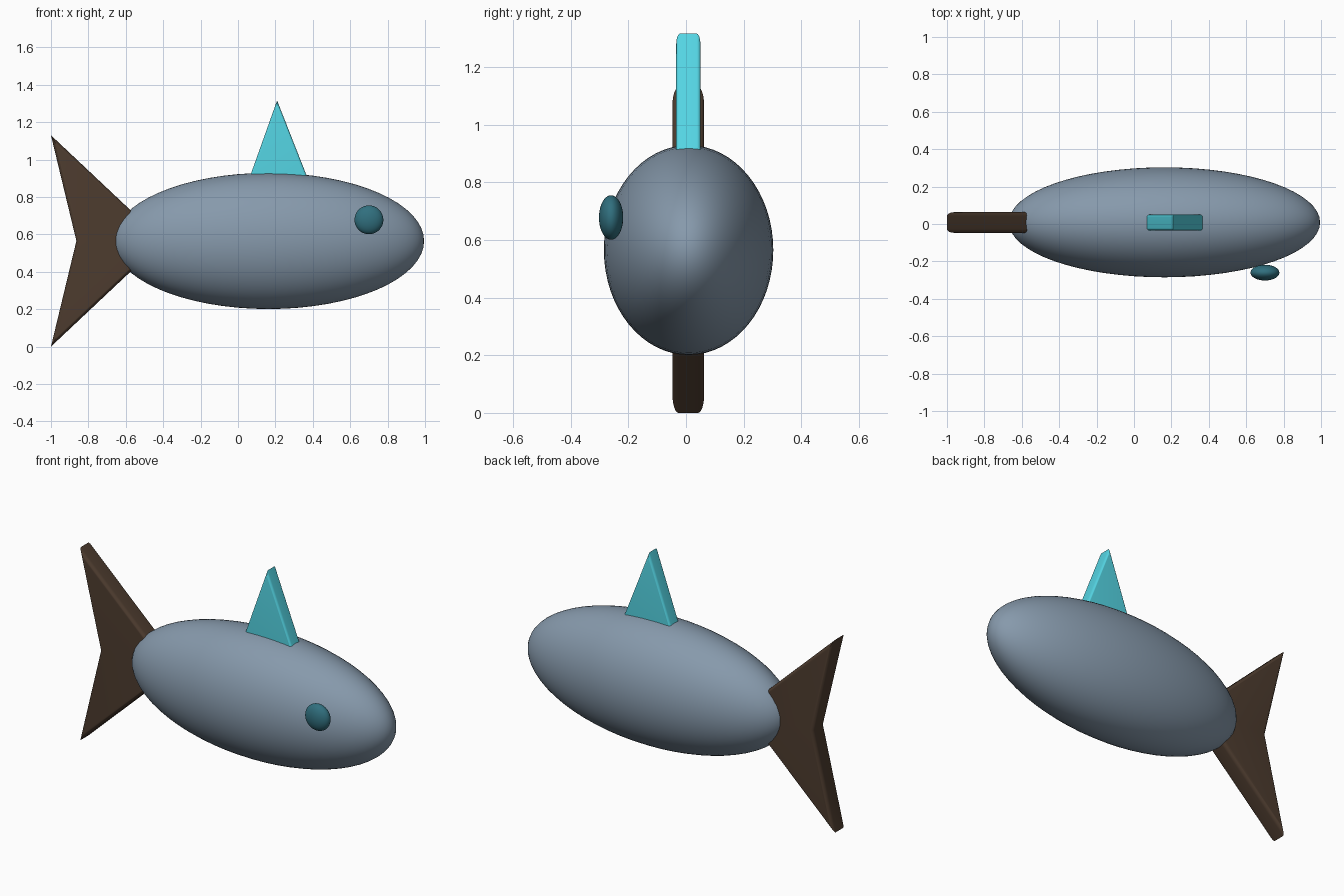
import bpy, math
from mathutils import Vector

if "Cube" in bpy.data.objects:
    bpy.data.objects.remove(bpy.data.objects["Cube"])


def paint(obj, color):
    mat = bpy.data.materials.new(obj.name + "_colour")
    mat.diffuse_color = (*color, 1)
    mat.use_nodes = True
    mat.node_tree.nodes["Principled BSDF"].inputs["Base Color"].default_value = mat.diffuse_color
    obj.data.materials.append(mat)


def ellipsoid(name, center, radii, color, axis_rot):
    bpy.ops.mesh.primitive_uv_sphere_add(segments=64, ring_count=32, rotation=axis_rot)
    obj = bpy.context.object
    obj.name = name
    bpy.ops.object.transform_apply(location=False, rotation=True, scale=False)
    obj.location, obj.scale = center, radii
    bpy.ops.object.shade_smooth()
    paint(obj, color)


def inset(points, d):
    """Mitred inward offset of a clockwise outline in x, z."""
    pts = [Vector(p) for p in points]
    result = []
    for i, p in enumerate(pts):
        a = (p - pts[i - 1]).normalized()
        b = (pts[(i + 1) % len(pts)] - p).normalized()
        na, nb = Vector((a.y, -a.x)), Vector((b.y, -b.x))
        result.append(p + (na + nb) * d / (1 + na.dot(nb)))
    return result


def fin(name, outline, y, half, bevel, color, steps=6):
    """Flat plate with rounded rims and sharp corners in side view."""
    angles = [math.pi / 2 * i / steps for i in range(steps + 1)]
    rim = [(bevel * (1 - math.cos(t)), half - bevel + bevel * math.sin(t)) for t in angles]
    layers = [(d, -h) for d, h in reversed(rim)] + rim
    n = len(outline)
    verts = [(p.x, y + h, p.y) for d, h in layers for p in inset(outline, d)]
    faces = [(k * n + i, k * n + (i + 1) % n, (k + 1) * n + (i + 1) % n, (k + 1) * n + i)
             for k in range(len(layers) - 1) for i in range(n)]
    last = (len(layers) - 1) * n
    faces += [tuple(reversed(range(n))), tuple(range(last, last + n))]
    mesh = bpy.data.meshes.new(name)
    mesh.from_pydata(verts, [], faces)
    obj = bpy.data.objects.new(name, mesh)
    bpy.context.collection.objects.link(obj)
    bpy.context.view_layer.objects.active = obj
    bpy.ops.object.select_all(action='DESELECT')
    obj.select_set(True)
    bpy.ops.object.mode_set(mode='EDIT')
    bpy.ops.mesh.select_all(action='SELECT')
    bpy.ops.mesh.normals_make_consistent(inside=False)
    bpy.ops.object.mode_set(mode='OBJECT')
    bpy.ops.object.shade_smooth_by_angle(angle=math.radians(30))
    paint(obj, color)


# Body, with its poles at nose and tail
ellipsoid("body", (0.163, 0.009, 0.565), (0.832, 0.294, 0.364), (0.24, 0.32, 0.41),
          (0, math.pi / 2, 0))

# Single eye on the front side
ellipsoid("eye", (0.70, -0.26, 0.678), (0.077, 0.042, 0.077), (0.03, 0.16, 0.21),
          (math.pi / 2, 0, 0))

# Dorsal fin, rooted in the body
fin("dorsal_fin", [(0.025, 0.80), (0.209, 1.316), (0.412, 0.80)],
    0.008, 0.042, 0.013, (0.09, 0.67, 0.78))

# Forked tail fin
fin("tail_fin", [(-1.0, 0.0), (-0.864, 0.565), (-1.0, 1.13), (-0.40, 0.565)],
    0.008, 0.055, 0.021, (0.075, 0.045, 0.028))
